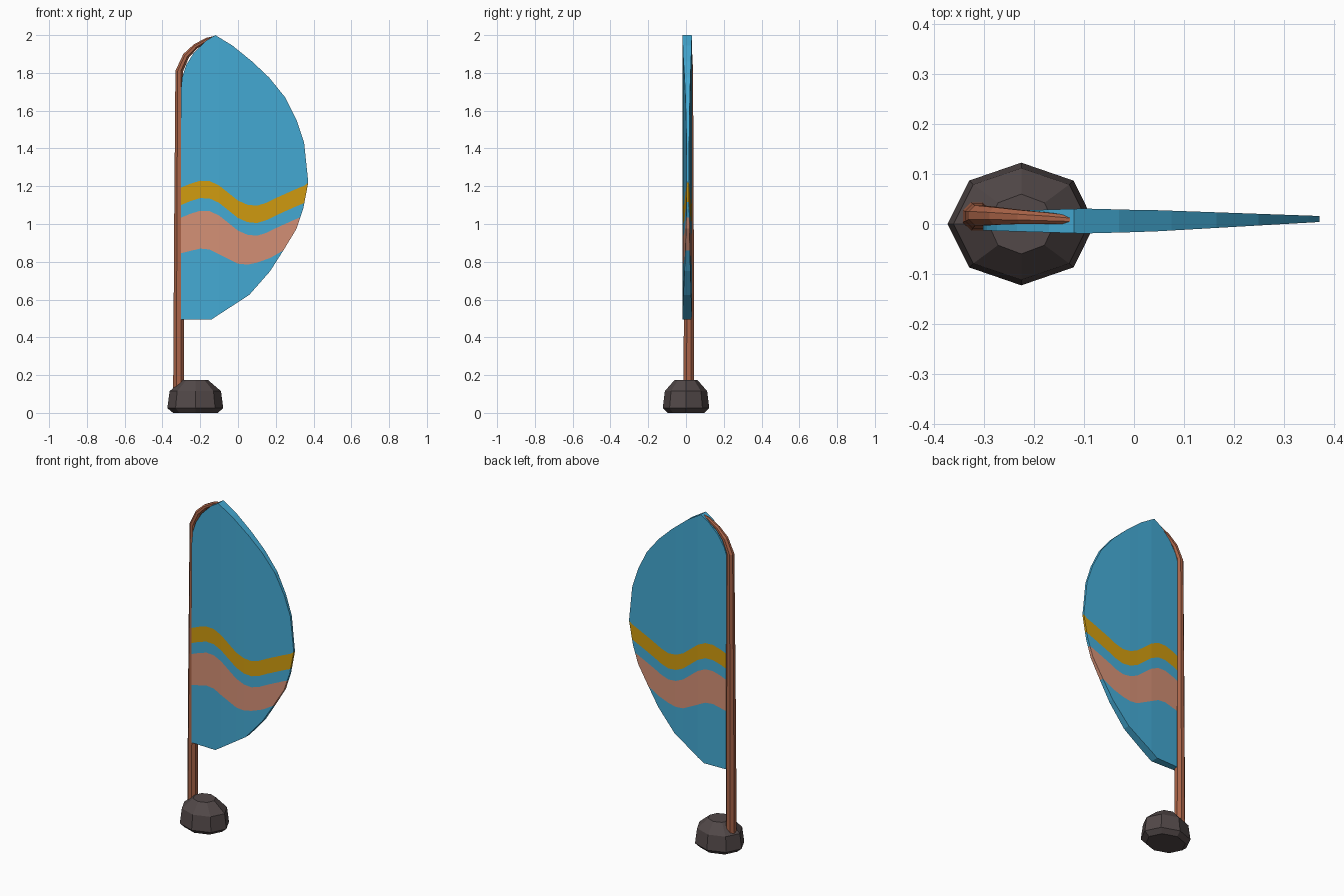
import bpy, bmesh, math
from mathutils import Vector

if "Cube" in bpy.data.objects:
    bpy.data.objects.remove(bpy.data.objects["Cube"])


def material(name, rgb):
    m = bpy.data.materials.new(name)
    m.diffuse_color = (*rgb, 1)
    m.use_nodes = True
    m.node_tree.nodes["Principled BSDF"].inputs["Base Color"].default_value = m.diffuse_color
    return m


BLUE = material("sail blue", (0.058, 0.402, 0.658))
YELLOW = material("stripe yellow", (0.631, 0.328, 0.005))
SALMON = material("stripe salmon", (0.658, 0.279, 0.181))
WOOD = material("pole brown", (0.402, 0.127, 0.065))
ROCK = material("rock grey", (0.084, 0.065, 0.065))


def finish(bm, name, mats):
    bmesh.ops.recalc_face_normals(bm, faces=bm.faces)
    me = bpy.data.meshes.new(name)
    bm.to_mesh(me)
    bm.free()
    for m in mats:
        me.materials.append(m)
    ob = bpy.data.objects.new(name, me)
    bpy.context.collection.objects.link(ob)
    return ob


def skin(rings, name, mat):
    """Closed solid through a list of equal-length vertex rings."""
    bm = bmesh.new()
    vs = [[bm.verts.new(p) for p in r] for r in rings]
    n = len(vs[0])
    for a, b in zip(vs, vs[1:]):
        for i in range(n):
            j = (i + 1) % n
            bm.faces.new((a[i], a[j], b[j], b[i]))
    bm.faces.new(vs[0])
    bm.faces.new(vs[-1])
    return finish(bm, name, [mat])


def lerp(table, x):
    for (x0, z0), (x1, z1) in zip(table, table[1:]):
        if x <= x1:
            return z0 + (z1 - z0) * (x - x0) / (x1 - x0)
    return table[-1][1]


# Rock base: eight-sided, chamfered top and foot
profile = [(0.0, 0.118, 0.098), (0.025, 0.148, 0.123), (0.115, 0.136, 0.112), (0.175, 0.066, 0.06)]
angles = [i * math.tau / 8 for i in range(8)]
skin([[(-0.226 + rx * math.cos(a), ry * math.sin(a), z) for a in angles]
      for z, rx, ry in profile], "base_rock", ROCK)

# Pole: tapered, bending over to the tip (x, y, z, radius)
path = [(-0.315, 0.015, 0.06, 0.031), (-0.313, 0.016, 1.0, 0.027), (-0.311, 0.017, 1.81, 0.022),
        (-0.275, 0.016, 1.89, 0.019), (-0.225, 0.014, 1.94, 0.015),
        (-0.165, 0.011, 1.975, 0.012), (-0.118, 0.008, 1.99, 0.008)]
rings = []
for i, (x, y, z, r) in enumerate(path):
    t = Vector(path[min(i + 1, len(path) - 1)][:3]) - Vector(path[max(i - 1, 0)][:3])
    t.y = 0
    t.normalize()
    side = Vector((t.z, 0, -t.x))
    rings.append([Vector((x, y, z)) + side * r * math.cos(a + math.pi / 8)
                  + Vector((0, r * math.sin(a + math.pi / 8), 0)) for a in angles])
skin(rings, "pole", WOOD)

# Sail outline and stripe edges as (x, z) profiles
top = [(-0.303, 1.7), (-0.295, 1.78), (-0.275, 1.84), (-0.235, 1.905), (-0.17, 1.97), (-0.12, 2.0),
       (-0.03, 1.945), (0.075, 1.86), (0.165, 1.775), (0.25, 1.67), (0.31, 1.55),
       (0.35, 1.43), (0.372, 1.22)]
bottom = [(-0.303, 0.495), (-0.14, 0.495), (0.06, 0.625), (0.17, 0.75), (0.24, 0.86),
          (0.31, 0.975), (0.345, 1.08), (0.372, 1.22)]
wave = [(-0.303, 0), (-0.25, 0.022), (-0.2, 0.037), (-0.15, 0.035), (-0.1, 0.012), (0, -0.068),
        (0.05, -0.09), (0.1, -0.095), (0.15, -0.08), (0.2, -0.055), (0.3, -0.01), (0.372, 0.02)]
hem = [(-0.303, 0.845), (-0.2, 0.87), (-0.15, 0.865), (-0.07, 0.825), (0, 0.79), (0.05, 0.785),
       (0.1, 0.795), (0.17, 0.82), (0.24, 0.86), (0.372, 0.9)]
half = [(-0.303, 0.019), (-0.2, 0.022), (-0.1, 0.025), (0.05, 0.021), (0.2, 0.014), (0.372, 0.006)]
xs = sorted({p[0] for t in (top, bottom, wave, hem) for p in t} | {0.33, 0.352})
ROW_MAT = [0, 2, 0, 1, 0]      # blue, salmon, blue, yellow, blue from the bottom up


def levels(x):
    lo, hi, w = lerp(bottom, x), lerp(top, x), lerp(wave, x)
    zs = [lo, lerp(hem, x), 1.033 + w, 1.10 + w, 1.192 + w, hi]
    return [min(max(z, lo), hi) for z in zs]


bm = bmesh.new()
cache = {}


def vert(x, s, z):
    p = (x, 0.006 + 0.004 * max(x, 0) / 0.37 + s * lerp(half, x), z)
    key = tuple(round(c, 4) for c in p)
    if key not in cache:
        cache[key] = bm.verts.new(p)
    return cache[key]


def face(corners, mat):
    vs = list(dict.fromkeys(vert(*c) for c in corners))
    if len(vs) > 2:
        bm.faces.new(vs).material_index = mat


for a, b in zip(xs, xs[1:]):
    za, zb = levels(a), levels(b)
    filled = [k for k in range(5) if za[k + 1] - za[k] + zb[k + 1] - zb[k] > 0.002]
    # front and back cloth
    for s in (-1, 1):
        for k in range(5):
            face([(a, s, za[k]), (b, s, zb[k]), (b, s, zb[k + 1]), (a, s, za[k + 1])], ROW_MAT[k])
    # lower and upper rims
    for k, row in ((0, filled[0]), (5, filled[-1])):
        face([(a, -1, za[k]), (b, -1, zb[k]), (b, 1, zb[k]), (a, 1, za[k])], ROW_MAT[row])
# edge along the pole
z0 = levels(xs[0])
for k in range(5):
    face([(xs[0], -1, z0[k]), (xs[0], 1, z0[k]), (xs[0], 1, z0[k + 1]), (xs[0], -1, z0[k + 1])], ROW_MAT[k])
finish(bm, "sail", [BLUE, YELLOW, SALMON])
